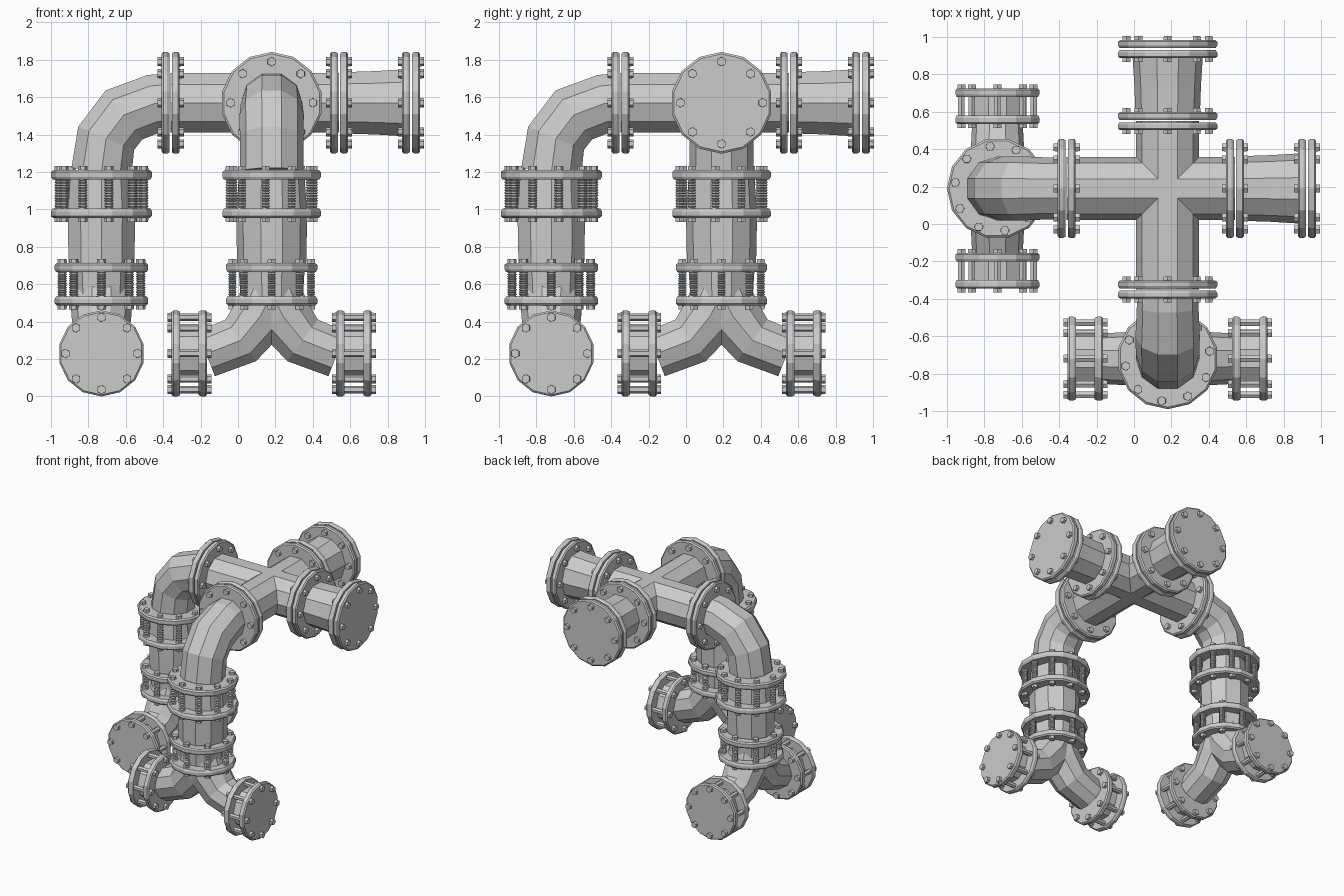
import bpy, bmesh
from math import cos, sin, pi, radians
from mathutils import Vector, Matrix

if "Cube" in bpy.data.objects:
    bpy.data.objects.remove(bpy.data.objects["Cube"])

CX, CY, CZ = 0.18, 0.19, 1.57      # centre of the pipe crossing
ARM = 0.91                         # crossing centre to riser axis
X, Y, Z = Vector((1, 0, 0)), Vector((0, 1, 0)), Vector((0, 0, 1))


def sweep(bm, path, radii, side, sides=10, phase=0.0):
    """Closed tube through a planar path; 'side' is normal to the path plane."""
    path = [Vector(p) for p in path]
    rings = []
    for i, p in enumerate(path):
        t = Vector((0, 0, 0))
        if i > 0:
            t += (p - path[i - 1]).normalized()
        if i < len(path) - 1:
            t += (path[i + 1] - p).normalized()
        n = t.normalized().cross(side)
        rings.append([bm.verts.new(p + radii[i] * (cos(a) * side + sin(a) * n))
                      for a in (phase + 2 * pi * k / sides for k in range(sides))])
    for r0, r1 in zip(rings, rings[1:]):
        for k in range(sides):
            j = (k + 1) % sides
            bm.faces.new((r0[k], r0[j], r1[j], r1[k]))
    bm.faces.new(rings[0])
    bm.faces.new(rings[-1])


def finish(name, bm, frame):
    bmesh.ops.recalc_face_normals(bm, faces=bm.faces)
    bm.transform(frame)
    me = bpy.data.meshes.new(name)
    bm.to_mesh(me)
    bm.free()
    ob = bpy.data.objects.new(name, me)
    bpy.context.collection.objects.link(ob)
    return ob


def tube(name, frame, path, radii, side):
    bm = bmesh.new()
    sweep(bm, path, radii, side)
    return finish(name, bm, frame)


def union(a, b):
    mod = a.modifiers.new("union", 'BOOLEAN')
    mod.operation, mod.solver, mod.object = 'UNION', 'EXACT', b
    dg = bpy.context.evaluated_depsgraph_get()
    me = bpy.data.meshes.new_from_object(a.evaluated_get(dg))
    a.modifiers.clear()
    a.data = me
    bpy.data.objects.remove(b)


def flange(name, frame, centre, axis, side, R, Rb, gap, t=0.042,
           bolts=8, phase=0.0, rod=0.02, thread=False):
    """Two discs with bolt heads outside and rods across the gap."""
    bm = bmesh.new()
    c = Vector(centre)
    n = axis.cross(side)
    h = gap / 2
    for s in (-1, 1):
        d = axis * s
        sweep(bm, [c + d * h, c + d * (h + t * 0.3), c + d * (h + t * 0.8), c + d * (h + t)],
              [R * 0.97, R, R, R * 0.96], side, 14)
        for k in range(bolts):
            a = phase + 2 * pi * k / bolts
            p = c + Rb * (cos(a) * side + sin(a) * n)
            sweep(bm, [p + d * (h + t - 0.004), p + d * (h + t + 0.022)], [0.025, 0.024], side, 6)
    if gap > 0.05:
        for k in range(bolts):
            a = phase + 2 * pi * k / bolts
            p = c + Rb * (cos(a) * side + sin(a) * n)
            steps = 22 if thread else 1
            sweep(bm, [p + axis * (gap * (i / steps - 0.5)) for i in range(steps + 1)],
                  [rod * (0.75 if i % 2 and thread else 1) for i in range(steps + 1)], side, 6)
    return finish(name, bm, frame)


def frame(deg):
    return Matrix.Translation((CX, CY, 0)) @ Matrix.Rotation(radians(deg), 4, 'Z')


# Crossing of the two horizontal pipes
runs = [tube("pipe_crossing", frame(d), [(-0.54, 0, CZ), (0.36, 0, CZ)], [0.168, 0.168], Y)
        for d in (0, 90)]
union(*runs)

# Short capped stubs to the right and back
for label, deg in (("right", 0), ("back", 90)):
    f = frame(deg)
    flange(label + "_stub_inner_flange", f, (0.36, 0, CZ), X, Z, 0.272, 0.22, 0.012)
    tube(label + "_stub_pipe", f, [(0.38, 0, CZ), (0.55, 0, CZ), (0.71, 0, CZ)],
         [0.172, 0.178, 0.188], Y)
    flange(label + "_stub_end_flange", f, (0.745, 0, CZ), X, Z, 0.272, 0.22, 0.012)

# Two identical legs: elbow, riser with couplings, forked foot
for label, deg in (("front", -90), ("left", 180)):
    f = frame(deg)
    flange(label + "_arm_flange", f, (0.54, 0, CZ), X, Z, 0.272, 0.22, 0.012)
    tube(label + "_elbow", f,
         [(0.56, 0, CZ), (0.63, 0, 1.565), (0.79, 0, 1.505), (0.885, 0, 1.38), (ARM, 0, 1.2)],
         [0.165, 0.165, 0.172, 0.17, 0.17], Y)
    tube(label + "_riser", f, [(ARM, 0, z) for z in (1.19, 0.97, 0.72, 0.66, 0.5)],
         [0.175, 0.19, 0.185, 0.175, 0.165], Y)
    flange(label + "_upper_coupling", f, (ARM, 0, 1.082), Z, X, 0.27, 0.228, 0.155, 0.05,
           10, radians(28), 0.026, True)
    flange(label + "_lower_coupling", f, (ARM, 0, 0.6), Z, X, 0.25, 0.21, 0.13, 0.048,
           8, 0.0, 0.026, True)
    # Forked foot
    halves = [tube(label + "_forked_foot", f,
                   [(ARM, 0, 0.56), (ARM, s * 0.015, 0.52), (ARM, s * 0.06, 0.43),
                    (ARM, s * 0.165, 0.30), (ARM, s * 0.35, 0.228)],
                   [0.16, 0.165, 0.16, 0.145, 0.135], X) for s in (-1, 1)]
    union(*halves)
    # Foot end flanges with a short core between the discs
    for i, s in enumerate((-1, 1)):
        end = "%s_foot_%d" % (label, i + 1)
        flange(end + "_flange", f, (ARM, s * 0.44, 0.23), Y, Z, 0.23, 0.193, 0.1, 0.045)
        tube(end + "_core", f, [(ARM, s * 0.38, 0.23), (ARM, s * 0.50, 0.23)],
             [0.155, 0.155], X)
